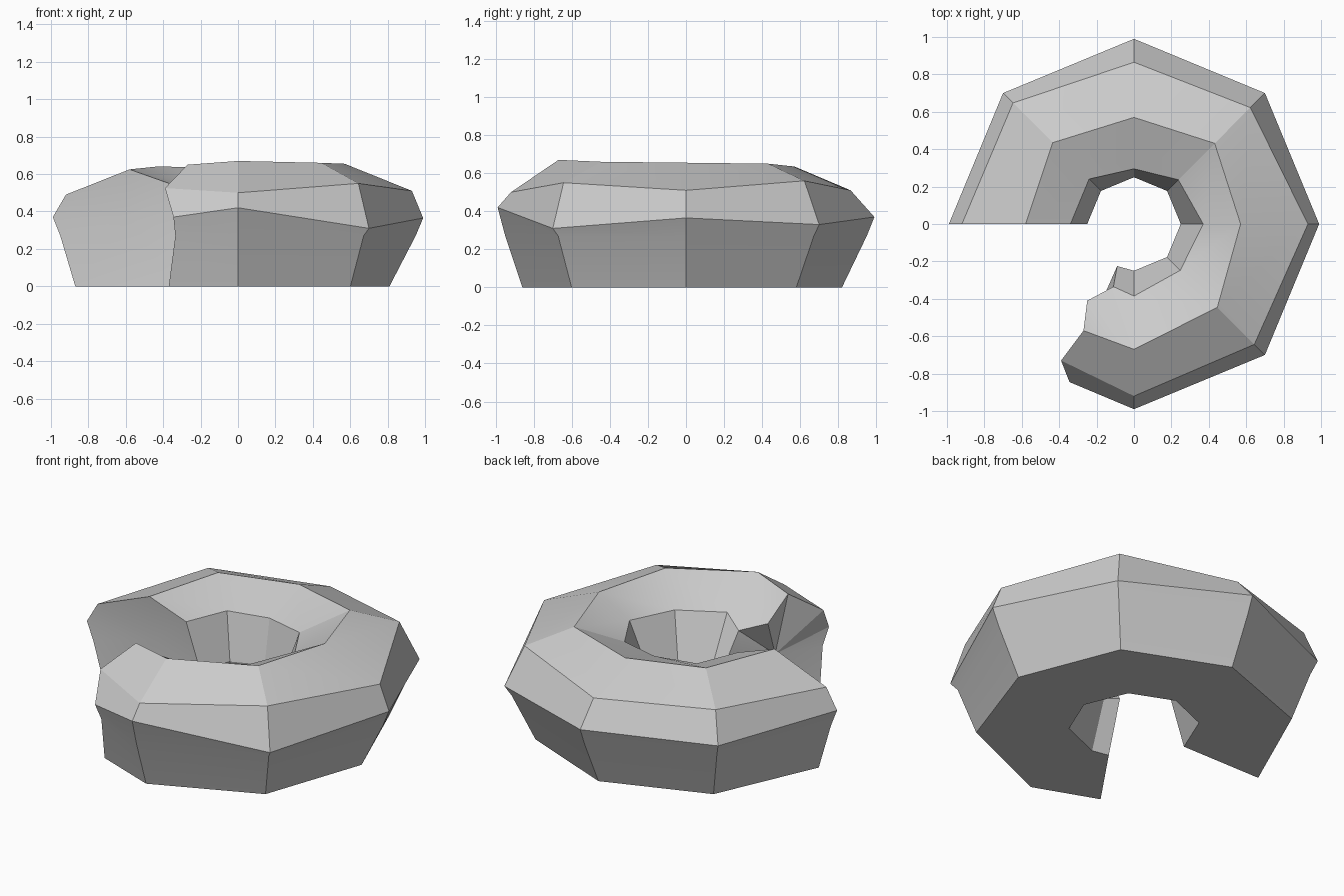
import bpy
import bmesh
from math import cos, sin, radians
from mathutils import Vector

default_cube = bpy.data.objects.get("Cube")
if default_cube:
    bpy.data.objects.remove(default_cube, do_unlink=True)


def flat_material(name, colour):
    material = bpy.data.materials.new(name)
    material.use_nodes = True
    material.diffuse_color = colour
    shader = material.node_tree.nodes["Principled BSDF"]
    shader.inputs["Base Color"].default_value = colour
    return material


# Radius and height of the hand-shaped rings, clockwise from the right side
foot_radius = [.87, .85, .82, .82, .81, .85, .86]
belt_height = [.37, .35, .37, .33, .365, .31, .42]
shoulder_radius = [.92, .915, .865, .88, .93, .91, .92]
shoulder_height = [.49, .53, .51, .56, .51, .55, .5]
crown_radius = [.58, .615, .57, .61, .57, .63, .67]
crown_height = [.625, .64, .635, .65, .655, .66, .67]
lip_radius = [.34, .34, .295, .335, .37, .35, .385]


def cross_section(step):
    """Points of one slice, from the outer foot over the crown to the inner foot."""
    angle = radians(180 - 45 * step)
    outline = [
        (foot_radius[step], 0),
        (.95, .27),
        (.99, belt_height[step]),
        (shoulder_radius[step], shoulder_height[step]),
        (crown_radius[step], crown_height[step]),
        (lip_radius[step], .54),
        (.25, .28),
        (.35, 0),
    ]
    return [Vector((radius * cos(angle), radius * sin(angle), height))
            for radius, height in outline]


# Slice at the bite, which leans in and has one extra rim point
bite_outline = [
    (-.37, -.72, 0), (-.335, -.8, .27), (-.345, -.845, .37),
    (-.39, -.73, .525), (-.27, -.57, .65),
    (-.11, -.335, .48), (-.09, -.225, .3), (-.1, -.33, 0),
]
bite_rim = (-.25, -.41, .53)
crown, lip = 4, 5

bm = bmesh.new()
sections = [[bm.verts.new(point) for point in cross_section(step)]
            for step in range(len(foot_radius))]
bite_section = [bm.verts.new(point) for point in bite_outline]
rim = bm.verts.new(bite_rim)
sections.append(bite_section)

# Skin between neighbouring slices, including the flat underside
for first, second in zip(sections, sections[1:]):
    count = len(first)
    for i in range(count):
        j = (i + 1) % count
        if second is bite_section and i == crown:
            bm.faces.new((first[i], first[j], second[j], rim))
            bm.faces.new((first[i], rim, second[i]))
        else:
            bm.faces.new((first[i], first[j], second[j], second[i]))


def close_end(loop, centre):
    """Fan of faces that closes an open end."""
    hub = bm.verts.new(centre)
    for a, b in zip(loop, loop[1:] + loop[:1]):
        bm.faces.new((a, b, hub))


close_end(sections[0], (-.58, .03, .36))
close_end(bite_section[:lip] + [rim] + bite_section[lip:], (-.22, -.52, .3))

bmesh.ops.recalc_face_normals(bm, faces=bm.faces)
mesh = bpy.data.meshes.new("bitten_ring")
bm.to_mesh(mesh)
bm.free()
mesh.materials.append(flat_material("light grey", (.6, .6, .6, 1)))

ring = bpy.data.objects.new("bitten_ring", mesh)
bpy.context.collection.objects.link(ring)
bpy.ops.object.select_all(action="DESELECT")
ring.select_set(True)
bpy.context.view_layer.objects.active = ring
bpy.ops.object.shade_smooth_by_angle(angle=radians(20))
